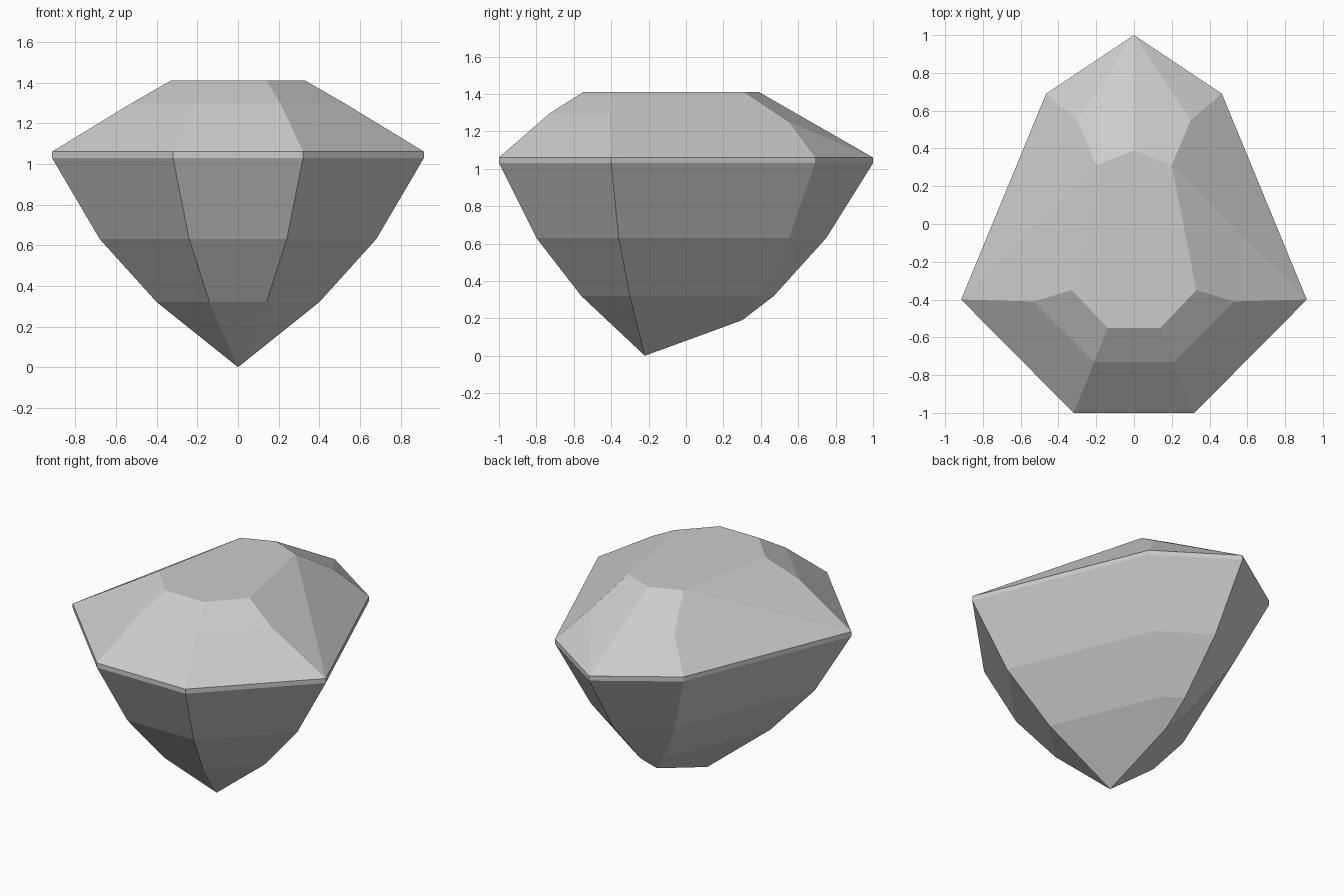
import bpy
import bmesh

cube = bpy.data.objects.get("Cube")
if cube:
    bpy.data.objects.remove(cube)

stone = bpy.data.materials.new("pale_grey_stone")
stone.use_nodes = True
stone.diffuse_color = (0.6, 0.6, 0.6, 1)
stone.node_tree.nodes["Principled BSDF"].inputs["Base Color"].default_value = (0.6, 0.6, 0.6, 1)

bm = bmesh.new()


def ring(z, tip_y, back, side, front):
    """Seven corners, mirrored in x, starting at the back tip."""
    half = [back, side, front]
    points = [(0, tip_y)] + half + [(-x, y) for x, y in reversed(half)]
    return [bm.verts.new((x, y, z)) for x, y in points]


def pair(x, y, z):
    return [bm.verts.new((s * x, y, z)) for s in (1, -1)]


def bridge(upper, lower):
    for i in range(7):
        j = (i + 1) % 7
        bm.faces.new((upper[i], upper[j], lower[j], lower[i]))


# Girdle and the two upper tiers below it
outline = [1.0, (0.465, 0.69), (0.915, -0.4), (0.32, -1.0)]
girdle_top = ring(1.06, *outline)
girdle_low = ring(1.03, *outline)
belly = ring(0.63, 0.75, (0.304, 0.55), (0.68, -0.36), (0.24, -0.8))
keel = ring(0.32, 0.47, (0.113, 0.395), (0.4, -0.3), (0.14, -0.56))
for upper, lower in ((girdle_top, girdle_low), (girdle_low, belly), (belly, keel)):
    bridge(upper, lower)

# Bottom point with its back ridge
apex = bm.verts.new((0, -0.22, 0))
ridge = bm.verts.new((0, 0.3, 0.19))
bm.faces.new((keel[3], keel[4], apex))

# Table and the break points of the crown
table = ring(1.41, 0.39, (0.2, 0.31), (0.33, -0.35), (0.14, -0.55))
bm.faces.new(table)
back_mid = pair(0.3, 0.55, 1.25)
side_mid = pair(0.53, -0.41, 1.295)
front_mid = pair(0.21, -0.73, 1.295)
bm.faces.new((girdle_top[3], girdle_top[4], front_mid[1], front_mid[0]))
bm.faces.new((front_mid[0], front_mid[1], table[4], table[3]))

# Mirrored facets on either side
for s, (back, side, front) in enumerate(((1, 2, 3), (6, 5, 4))):
    g, t, k = girdle_top, table, keel
    b, m, f = back_mid[s], side_mid[s], front_mid[s]
    for facet in (
        (k[0], k[back], ridge),
        (k[back], k[side], apex, ridge),
        (k[side], k[front], apex),
        (g[0], b, t[back], t[0]),
        (g[0], g[back], b),
        (g[back], g[side], t[back], b),
        (g[side], m, t[side], t[back]),
        (g[side], g[front], f, m),
        (m, f, t[front], t[side]),
    ):
        bm.faces.new(facet)

bmesh.ops.recalc_face_normals(bm, faces=bm.faces)
mesh = bpy.data.meshes.new("cut_gem")
bm.to_mesh(mesh)
bm.free()
mesh.materials.append(stone)
bpy.context.collection.objects.link(bpy.data.objects.new("cut_gem", mesh))
